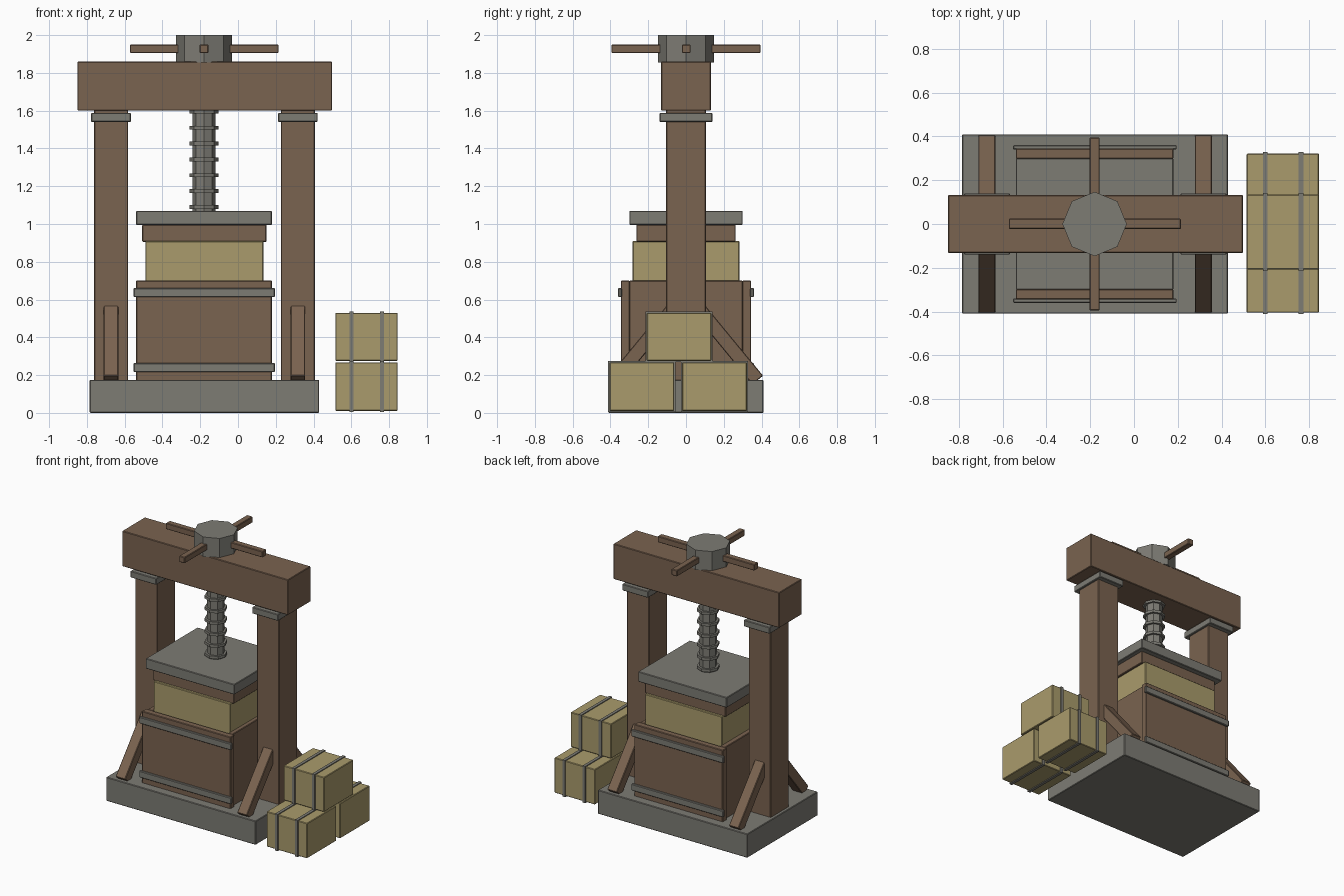
import bpy, bmesh, math
from mathutils import Matrix, Vector

if "Cube" in bpy.data.objects:
    bpy.data.objects.remove(bpy.data.objects["Cube"])


def material(name, rgb):
    m = bpy.data.materials.new(name)
    m.diffuse_color = (*rgb, 1)
    m.use_nodes = True
    m.node_tree.nodes["Principled BSDF"].inputs["Base Color"].default_value = m.diffuse_color
    return m


WOOD = material("brown wood", (0.195, 0.125, 0.08))
METAL = material("grey iron", (0.205, 0.2, 0.175))
FIBRE = material("straw fibre", (0.4, 0.33, 0.15))
CX = -0.18  # centre line of the press


def finish(name, bm, mat):
    mesh = bpy.data.meshes.new(name)
    bm.to_mesh(mesh)
    bm.free()
    mesh.materials.append(mat)
    ob = bpy.data.objects.new(name, mesh)
    bpy.context.collection.objects.link(ob)
    return ob


def box(name, x, y, z, mat, bevel=0.004):
    """Box from (min, max) ranges, with slightly eased edges."""
    bm = bmesh.new()
    size = Vector((x[1] - x[0], y[1] - y[0], z[1] - z[0]))
    mid = Vector((sum(x) / 2, sum(y) / 2, sum(z) / 2))
    bmesh.ops.create_cube(bm, size=1, matrix=Matrix.Translation(mid) @ Matrix.Diagonal((*size, 1)))
    if bevel:
        bmesh.ops.bevel(bm, geom=bm.edges[:], offset=bevel, segments=1, affect='EDGES')
    return finish(name, bm, mat)


def octagon(name, r, z0, z1, mat):
    bm = bmesh.new()
    bmesh.ops.create_cone(bm, cap_ends=True, segments=8, radius1=r, radius2=r, depth=z1 - z0,
                          matrix=Matrix.Translation((CX, 0, (z0 + z1) / 2)))
    return finish(name, bm, mat)


# Base slab and crossbeam
box("base_slab", (-0.785, 0.43), (-0.41, 0.41), (0.0, 0.175), METAL)
box("top_beam", (-0.85, 0.498), (-0.132, 0.132), (1.6, 1.86), WOOD)

# Posts with iron collars and diagonal braces
for side, px in (("left", -0.672), ("right", 0.317)):
    box(side + "_post", (px - 0.09, px + 0.09), (-0.105, 0.105), (0.15, 1.61), WOOD)
    box(side + "_collar", (px - 0.105, px + 0.105), (-0.14, 0.14), (1.54, 1.588), METAL)
    for end, s in (("front", -1), ("back", 1)):
        top, foot = Vector((0, s * 0.075, 0.601)), Vector((0, s * 0.408, 0.197))
        d = (foot - top).normalized()
        inward = Vector((0, -s * abs(d.z), -abs(d.y)))
        brace = box(f"{side}_{end}_brace", (-0.039, 0.039), (-0.037, 0.037),
                    (-(foot - top).length / 2, (foot - top).length / 2), WOOD)
        mid = (top + foot) / 2 + inward * 0.037
        brace.location = (px, mid.y, mid.z)
        brace.rotation_euler = (s * math.atan2(abs(d.y), abs(d.z)), 0, 0)

# Screw, thread rings, hub and turning bars
octagon("screw_shaft", 0.06, 1.06, 1.87, METAL)
for i in range(7):
    z = 1.09 + i * 0.084
    octagon(f"screw_thread_{i + 1}", 0.076, z - 0.01, z + 0.01, METAL)
octagon("screw_hub", 0.147, 1.855, 2.0, METAL)
box("turning_bar_x", (-0.572, 0.215), (-0.022, 0.024), (1.905, 1.95), WOOD)
box("turning_bar_y", (CX - 0.023, CX + 0.023), (-0.395, 0.395), (1.905, 1.95), WOOD)

# Press plate, follower block and fibre being pressed
box("press_plate", (-0.54, 0.18), (-0.3, 0.3), (0.995, 1.07), METAL)
box("follower_block", (-0.507, 0.15), (-0.263, 0.263), (0.905, 0.997), WOOD)
box("pressed_fibre", (-0.49, 0.135), (-0.282, 0.282), (0.2, 0.91), FIBRE)

# Box of four panels with iron bands on the long sides
for end, s in (("front", -1), ("back", 1)):
    box(end + "_panel", (-0.54, 0.18), sorted((s * 0.298, s * 0.345)), (0.17, 0.70), WOOD)
    for level, z in (("lower", 0.24), ("upper", 0.637)):
        box(f"{end}_{level}_band", (-0.553, 0.195), sorted((s * 0.34, s * 0.36)),
            (z - 0.024, z + 0.024), METAL)
for side, x in (("left", (-0.525, -0.485)), ("right", (0.13, 0.165))):
    box(side + "_panel", x, (-0.3, 0.3), (0.17, 0.70), WOOD)

# Stacked bales, each tied with two straps
for n, (y0, y1, z0, z1) in enumerate([(-0.405, -0.063, 0.01, 0.268),
                                      (-0.02, 0.322, 0.01, 0.268),
                                      (-0.208, 0.134, 0.276, 0.53)], 1):
    box(f"bale_{n}", (0.515, 0.845), (y0, y1), (z0, z1), FIBRE)
    for k, x in enumerate((0.6, 0.763), 1):
        box(f"bale_{n}_strap_{k}", (x - 0.011, x + 0.011), (y0 - 0.007, y1 + 0.007),
            (z0 - 0.006, z1 + 0.006), METAL, 0)
